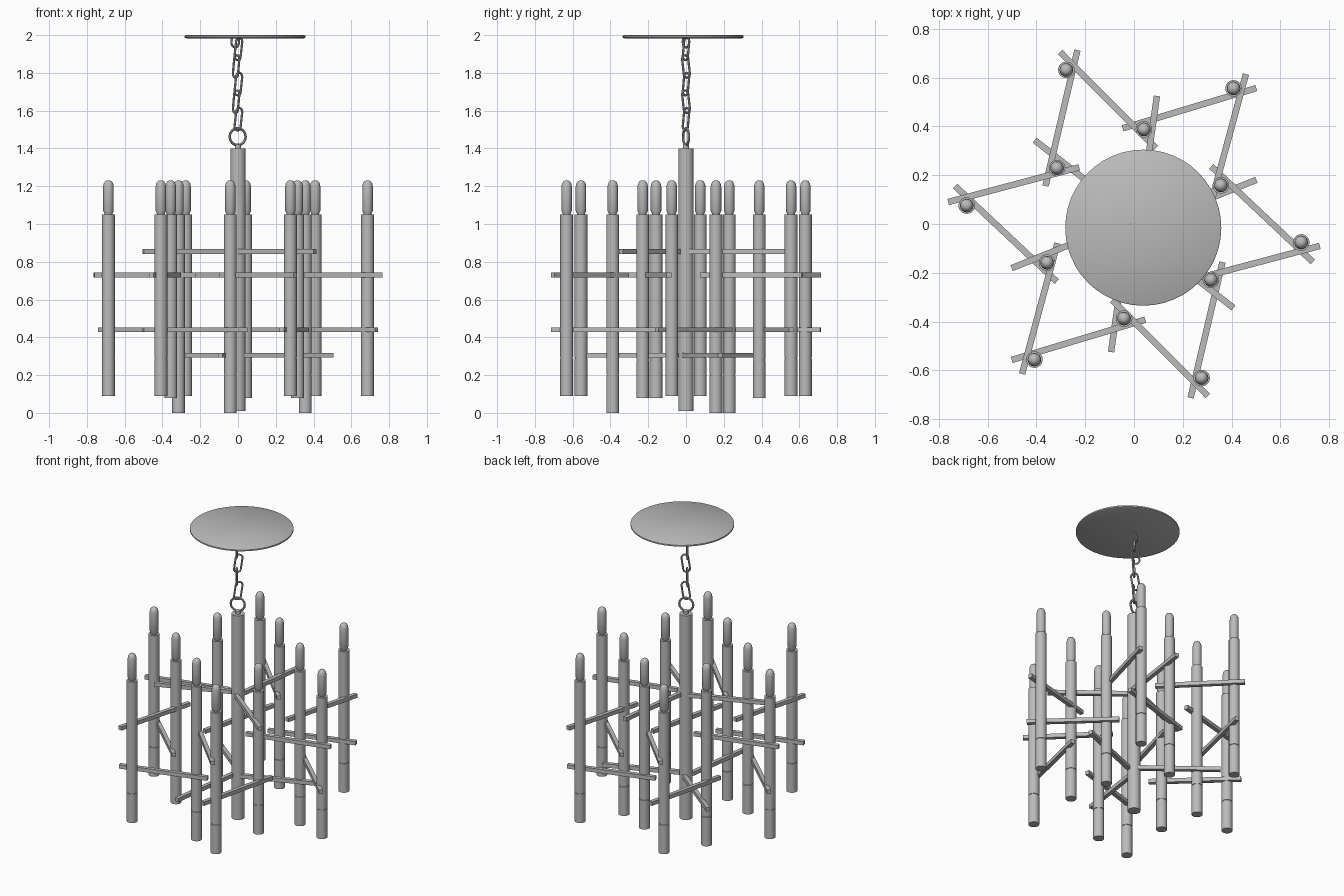
import bpy, bmesh, math
from mathutils import Matrix, Vector

old = bpy.data.objects.get("Cube")
if old:
    bpy.data.objects.remove(old, do_unlink=True)

metal = bpy.data.materials.new("satin grey metal")
metal.use_nodes = True
GREY = (0.5, 0.5, 0.5, 1)
metal.diffuse_color = GREY
for node in metal.node_tree.nodes:
    if node.type == 'BSDF_PRINCIPLED':
        node.inputs["Base Color"].default_value = GREY


def finish(name, bm, smooth=True):
    bmesh.ops.recalc_face_normals(bm, faces=bm.faces)
    mesh = bpy.data.meshes.new(name)
    bm.to_mesh(mesh)
    bm.free()
    mesh.materials.append(metal)
    obj = bpy.data.objects.new(name, mesh)
    bpy.context.collection.objects.link(obj)
    if smooth:
        bpy.ops.object.select_all(action='DESELECT')
        obj.select_set(True)
        bpy.context.view_layer.objects.active = obj
        bpy.ops.object.shade_smooth_by_angle(angle=math.radians(35))
    return obj


def lathe(name, profile, x, y, sides=24):
    """Closed solid of revolution from (radius, z) points, capped at both ends."""
    bm = bmesh.new()
    rings = []
    for r, z in profile:
        rings.append([bm.verts.new((x + r * math.cos(a), y + r * math.sin(a), z))
                      for a in (2 * math.pi * i / sides for i in range(sides))])
    for low, high in zip(rings, rings[1:]):
        for i in range(sides):
            j = (i + 1) % sides
            bm.faces.new((low[i], low[j], high[j], high[i]))
    bm.faces.new(rings[0])
    bm.faces.new(rings[-1])
    return finish(name, bm)


def rod(name, start, end, z, turn, width=0.026):
    """Square bar between two plan points, turned about the centre."""
    rot = Matrix.Rotation(turn, 3, 'Z')
    a, b = (rot @ Vector((*p, z)) for p in (start, end))
    d = b - a
    bm = bmesh.new()
    bmesh.ops.create_cube(bm, size=1, matrix=(
        Matrix.Translation((a + b) / 2)
        @ Matrix.Rotation(math.atan2(d.y, d.x), 4, 'Z')
        @ Matrix.Diagonal((d.length, width, width, 1))))
    return finish(name, bm, smooth=False)


def link(name, centre, half_w, half_h, wire, turn, tilt=0, steps=8):
    """Wire loop: a stadium in the upright plane, or a ring when half_w == half_h."""
    frame = (Matrix.Translation(centre) @ Matrix.Rotation(turn, 4, 'Z')
             @ Matrix.Rotation(tilt, 4, 'Y'))
    straight = half_h - half_w
    path = []
    for side in (1, -1):
        for i in range(steps + 1):
            a = math.pi * i / steps
            radial = Vector((math.cos(a), 0, math.sin(a))) * side
            path.append((radial * half_w + Vector((0, 0, side * straight)), radial))
    bm = bmesh.new()
    rings = []
    for p, n in path:
        rings.append([bm.verts.new(frame @ (p + wire * (
            n * math.cos(t) + Vector((0, math.sin(t), 0)))))
            for t in (2 * math.pi * k / 8 for k in range(8))])
    for i, ring in enumerate(rings):
        nxt = rings[(i + 1) % len(rings)]
        for k in range(8):
            m = (k + 1) % 8
            bm.faces.new((ring[k], ring[m], nxt[m], nxt[k]))
    bmesh.ops.remove_doubles(bm, verts=bm.verts, dist=0.0001)
    return finish(name, bm)


# Tubes: a short lower sleeve, a fine groove, the long body, then a bulb on top
R, TOP = 0.034, 1.05


def lamp(name, radius, angle, bottom):
    x, y = radius * math.cos(angle), radius * math.sin(angle)
    seam = bottom + 0.2
    lathe(name + "_tube", [(R, bottom), (R, seam - 0.003), (R - 0.003, seam - 0.002),
                           (R - 0.003, seam + 0.002), (R, seam + 0.003), (R, TOP)], x, y)
    lathe(name + "_bulb", [(0.02, TOP), (0.022, TOP + 0.008), (0.028, TOP + 0.02),
                           (0.028, 1.195), (0.025, 1.213), (0.018, 1.225),
                           (0.008, 1.231)], x, y, 16)


for i in range(6):
    turn = math.radians(60 * i)
    lamp(f"outer_lamp_{i + 1}", 0.69, math.radians(53.7) + turn, 0.09)
    lamp(f"inner_lamp_{i + 1}", 0.39, math.radians(24) + turn, 0.08 * (i % 2))
    # Star rods join each outer tube to its two inner neighbours
    rod(f"upper_star_rod_{i + 1}", (-0.303, 0.705), (0.089, 0.311), 0.73, turn)
    rod(f"lower_star_rod_{i + 1}", (-0.232, 0.713), (-0.363, 0.156), 0.44, turn)
    # Spokes join the inner tubes to the centre at two alternating heights
    rod(f"spoke_{i + 1}", (0.094, 0.525), (0.02, 0.0), 0.305 if i % 2 else 0.855, turn)

# Centre column with a small cap
lathe("centre_column", [(0.04, 0.01), (0.04, 1.4)], 0, 0, 32)
lathe("column_cap", [(0.016, 1.4), (0.016, 1.42), (0.008, 1.425)], 0, 0, 16)

# Hanging ring and chain
link("hanging_ring", (-0.002, 0, 1.462), 0.045, 0.045, 0.007, math.radians(20))
COUNT = 5
for i in range(COUNT):
    link(f"chain_link_{i + 1}", (0.006 * (-1) ** i - 0.004, 0, 1.555 + 0.093 * i),
         0.021, 0.06, 0.006, math.radians(40 + 90 * (i % 2)),
         math.radians(8) * (-1) ** i)
link("ceiling_loop", (-0.015, 0, 1.965), 0.026, 0.03, 0.006, math.radians(40))

# Ceiling plate
lathe("ceiling_plate", [(0.31, 1.983), (0.32, 1.987), (0.32, 1.996), (0.314, 2.0)],
      0.038, -0.015, 48)
